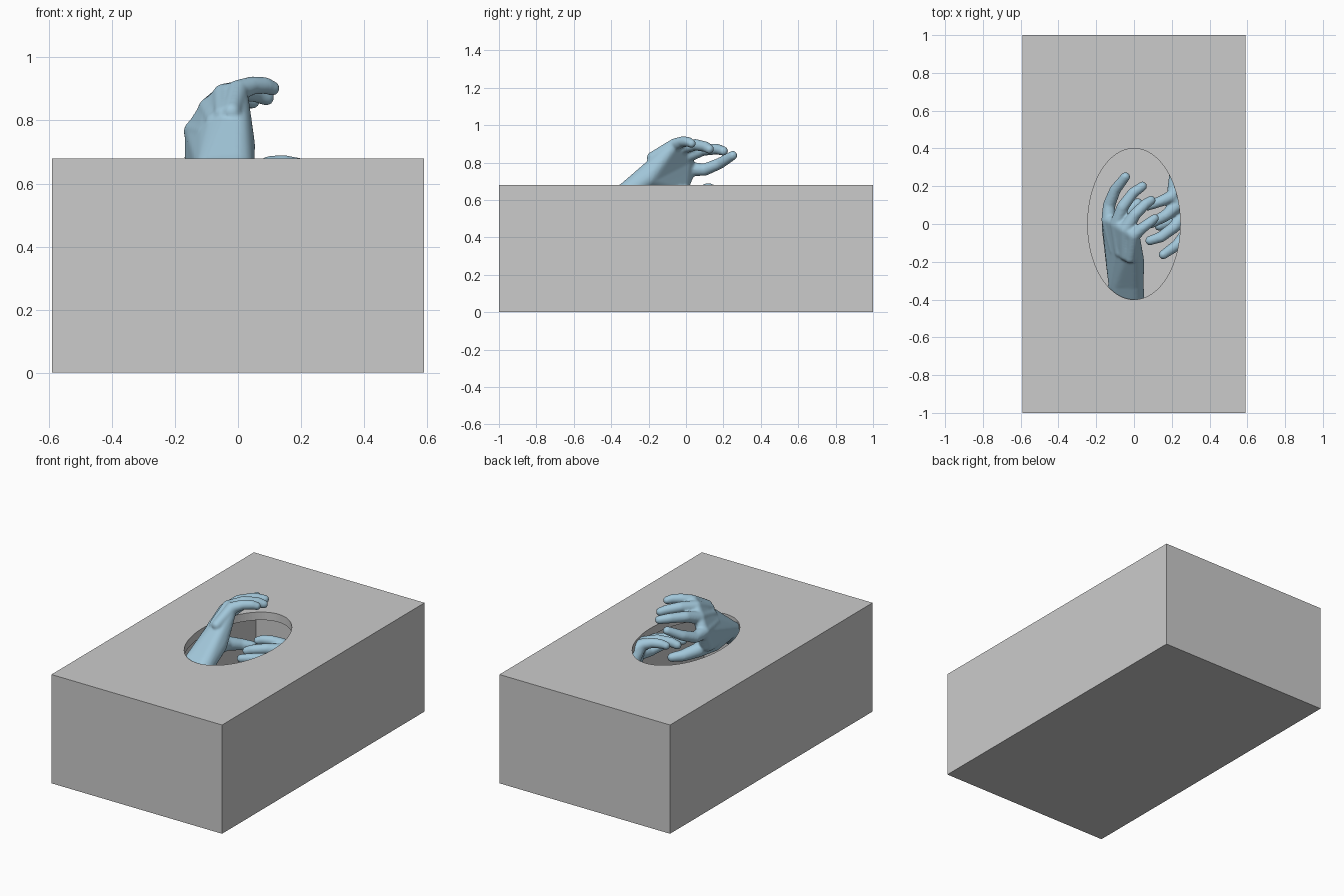
import bpy, bmesh
from math import radians
from mathutils import Matrix, Vector

if "Cube" in bpy.data.objects:
    bpy.data.objects.remove(bpy.data.objects["Cube"])

skin = bpy.data.materials.new("pale_blue")
skin.diffuse_color = (0.36, 0.57, 0.70, 1)
skin.use_nodes = True
skin.node_tree.nodes["Principled BSDF"].inputs["Base Color"].default_value = skin.diffuse_color


def add_obj(name, bm):
    me = bpy.data.meshes.new(name)
    bm.to_mesh(me)
    bm.free()
    ob = bpy.data.objects.new(name, me)
    bpy.context.collection.objects.link(ob)
    return ob


def block(name, size, z):
    bm = bmesh.new()
    bmesh.ops.create_cube(bm, size=1, matrix=Matrix.Translation((0, 0, z)) @ Matrix.Diagonal((*size, 1)))
    return add_obj(name, bm)


def bake(ob):
    dg = bpy.context.evaluated_depsgraph_get()
    ob.data = bpy.data.meshes.new_from_object(ob.evaluated_get(dg))
    ob.modifiers.clear()


def cut(ob, cutter):
    m = ob.modifiers.new("cut", 'BOOLEAN')
    m.operation = 'DIFFERENCE'
    m.solver = 'EXACT'
    m.object = cutter
    bake(ob)
    bpy.data.objects.remove(cutter)


# hollow box with an oval opening in its lid
box = block("box", (1.18, 2.0, 0.68), 0.34)
cut(box, block("hollow_cutter", (1.08, 1.90, 0.58), 0.34))
bm = bmesh.new()
bmesh.ops.create_cone(bm, cap_ends=True, segments=96, radius1=1, radius2=1, depth=1,
                      matrix=Matrix.Translation((0, 0, 0.8)) @ Matrix.Diagonal((0.245, 0.4, 0.5, 1)))
cut(box, add_obj("opening_cutter", bm))


def hull(target, balls):
    """Convex hull round a set of (x, y, z, radius) balls."""
    bm = bmesh.new()
    for x, y, z, r in balls:
        bmesh.ops.create_uvsphere(bm, u_segments=16, v_segments=10, radius=r,
                                  matrix=Matrix.Translation((x, y, z)))
    res = bmesh.ops.convex_hull(bm, input=bm.verts[:])
    junk = {g for g in res["geom_interior"] + res["geom_unused"] if isinstance(g, bmesh.types.BMVert)}
    bmesh.ops.delete(bm, geom=list(junk), context='VERTS')
    tmp = bpy.data.meshes.new("tmp")
    bm.to_mesh(tmp)
    bm.free()
    target.from_mesh(tmp)
    bpy.data.meshes.remove(tmp)


def chain(target, balls):
    for pair in zip(balls, balls[1:]):
        hull(target, pair)


# four fingers (top to bottom), knuckle to tip, then the thumb
fingers = [
    [(0.0, -0.06, 0.895, .034), (0.045, -0.02, 0.911, .029), (0.085, 0.01, 0.911, .027), (0.11, 0.03, 0.902, .023)],
    [(-0.045, -0.03, 0.88, .037), (0.005, 0.05, 0.895, .031), (0.06, 0.105, 0.885, .028), (0.09, 0.125, 0.872, .025)],
    [(-0.09, 0.0, 0.835, .038), (-0.06, 0.09, 0.868, .032), (-0.005, 0.165, 0.872, .029), (0.045, 0.2, 0.862, .025)],
    [(-0.135, 0.02, 0.765, .038), (-0.132, 0.10, 0.762, .033), (-0.10, 0.18, 0.795, .030), (-0.045, 0.25, 0.838, .025)],
]
thumb = [(-0.10, -0.12, 0.64, .055), (-0.08, 0.0, 0.63, .042), (-0.03, 0.07, 0.61, .034), (0.02, 0.11, 0.60, .027)]
wrist = [(-0.085, -0.31, 0.645, .052), (-0.005, -0.31, 0.645, .056)]
arm_end = [(-0.085, -0.68, 0.36, .07), (0.0, -0.68, 0.36, .07)]


def make_hand(name):
    bm = bmesh.new()
    for f in fingers:
        chain(bm, f)
        # tendon ridge behind each knuckle
        x, y, z, r = f[0]
        chain(bm, [f[0], (x * .6 - .02, y * .5 - .15, z * .55 + .335, .03)])
    knuckles = [(x, y, z, r * .9) for x, y, z, r in (f[0] for f in fingers)]
    heel = [(0.0, -0.2, 0.72, .055)]
    hull(bm, knuckles + wrist + heel)
    hull(bm, knuckles[2:] + [(-0.125, -0.03, 0.67, .045)] + wrist[:1] + heel)
    chain(bm, thumb)
    hull(bm, [thumb[0]] + wrist)
    hull(bm, wrist + arm_end)
    ob = add_obj(name, bm)
    # fuse the pieces into one smooth skin
    m = ob.modifiers.new("fuse", 'REMESH')
    m.mode = 'VOXEL'
    m.voxel_size = 0.007
    s = ob.modifiers.new("soften", 'SMOOTH')
    s.factor = 0.5
    s.iterations = 5
    bake(ob)
    ob.data.materials.clear()
    ob.data.materials.append(skin)
    ob.data.polygons.foreach_set("use_smooth", [True] * len(ob.data.polygons))
    return ob


# one hand reaching out, the other turned round and mostly inside
raised = make_hand("raised_hand")
inner = raised.copy()
inner.data = raised.data.copy()
inner.name = "inner_hand"
bpy.context.collection.objects.link(inner)
inner.data.transform(Matrix.Translation(Vector((0.185, 0.09, -0.25))) @ Matrix.Rotation(radians(163), 4, 'Z'))
